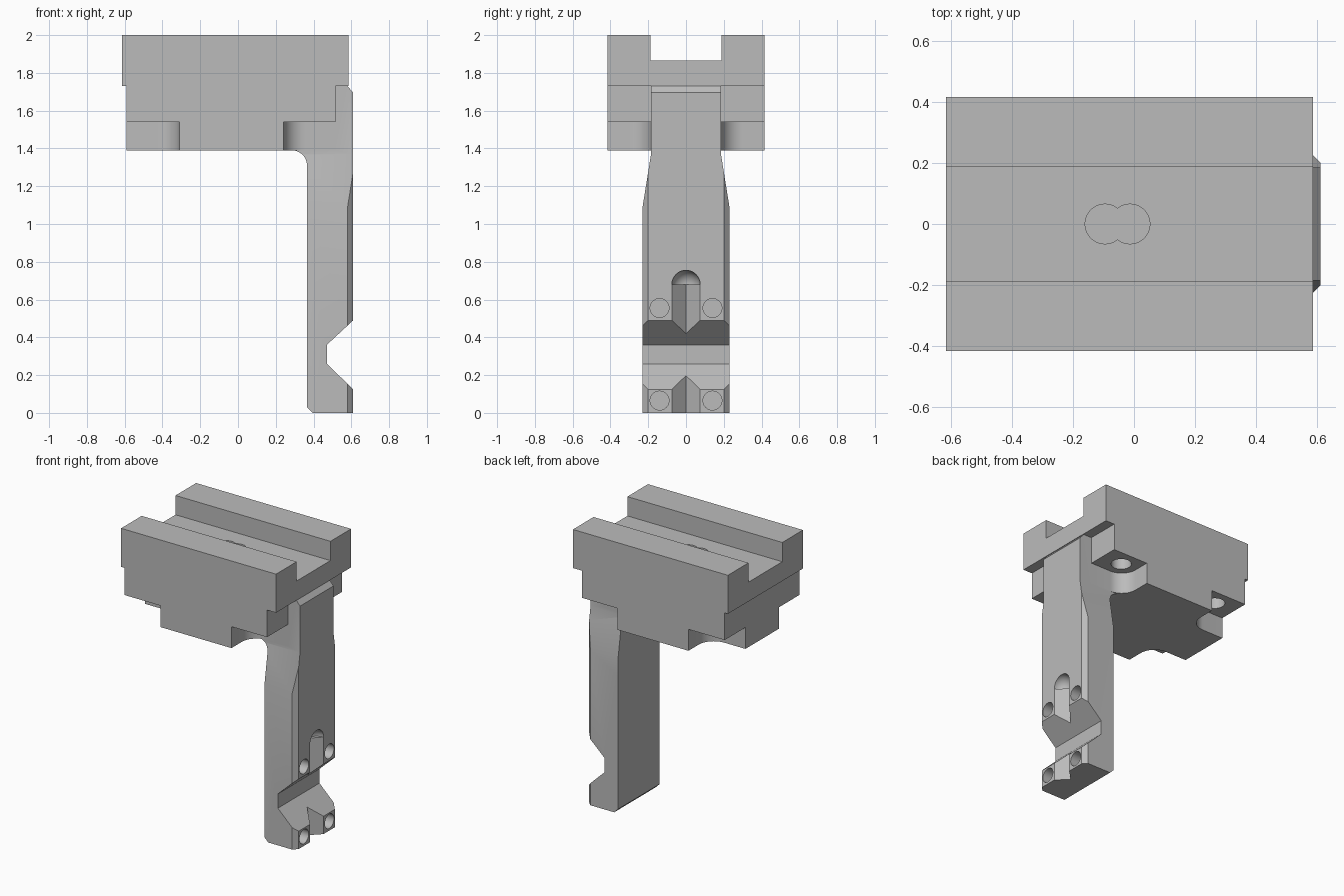
import bpy, bmesh
from math import sin, cos, pi
from mathutils import Vector

cube = bpy.data.objects.get("Cube")
if cube:
    bpy.data.objects.remove(cube, do_unlink=True)

grey = bpy.data.materials.new("machined_grey")
grey.use_nodes = True
colour = (0.5, 0.5, 0.5, 1)
grey.diffuse_color = colour
grey.node_tree.nodes["Principled BSDF"].inputs["Base Color"].default_value = colour


def add_object(name, bm):
    bmesh.ops.recalc_face_normals(bm, faces=bm.faces)
    mesh = bpy.data.meshes.new(name)
    bm.to_mesh(mesh)
    bm.free()
    mesh.materials.append(grey)
    ob = bpy.data.objects.new(name, mesh)
    bpy.context.collection.objects.link(ob)
    return ob


def prism(name, points, axis, low, high):
    """Extrude a 2D outline along one axis."""
    place = {"x": lambda a, b, t: (t, a, b),
             "y": lambda a, b, t: (a, t, b),
             "z": lambda a, b, t: (a, b, t)}[axis]
    bm = bmesh.new()
    face = bm.faces.new([bm.verts.new(place(a, b, low)) for a, b in points])
    moved = bmesh.ops.extrude_face_region(bm, geom=[face])["geom"]
    bmesh.ops.translate(bm, vec=Vector(place(0, 0, high - low)),
                        verts=[v for v in moved if isinstance(v, bmesh.types.BMVert)])
    return add_object(name, bm)


def arc(cx, cy, r, start, end, n=12):
    return [(cx + r * cos(start + (end - start) * i / n),
             cy + r * sin(start + (end - start) * i / n)) for i in range(n + 1)]


def circle(cx, cy, r, n=40):
    return arc(cx, cy, r, 0, 2 * pi, n)[:-1]


def rect(a0, b0, a1, b1):
    return [(a0, b0), (a1, b0), (a1, b1), (a0, b1)]


def boolean(ob, cutter, operation="DIFFERENCE"):
    cutter.hide_render = True
    mod = ob.modifiers.new("cut", "BOOLEAN")
    mod.operation, mod.object, mod.solver = operation, cutter, "EXACT"
    bpy.context.view_layer.objects.active = ob
    bpy.ops.object.modifier_apply(modifier=mod.name)
    bpy.data.objects.remove(cutter, do_unlink=True)


# Head block: stepped side outline with a long slot in the top
head = prism("head_block", [(-0.59, 1.39), (0.515, 1.39), (0.515, 1.73), (0.585, 1.73),
                            (0.585, 2), (-0.615, 2), (-0.615, 1.73), (-0.59, 1.73)],
             "y", -0.415, 0.415)
boolean(head, prism("slot_cutter", rect(-0.187, 1.865, 0.187, 2.1), "x", -1, 1))

# Corner pockets with rounded inner corners, each with a blind bolt hole
R = 0.115
for wall, sx, hole_x in ((0.24, 1, 0.36), (-0.31, -1, -0.43)):
    for sy in (1, -1):
        corner = [(wall + sx * u, sy * v)
                  for u, v in arc(R, 0.185 + R, R, pi, 1.5 * pi)]
        outline = corner + [(sx * 0.7, sy * 0.185), (sx * 0.7, sy * 0.5), (wall, sy * 0.5)]
        boolean(head, prism("pocket_cutter", outline, "z", 1.3, 1.54))
        boolean(head, prism("bolt_cutter", circle(hole_x, sy * 0.3, 0.066), "z", 1.5, 1.75))

# Pair of overlapping round recesses in the slot floor
for x in (-0.095, -0.013):
    boolean(head, prism("recess_cutter", circle(x, 0, 0.065), "z", 1.75, 1.95))

# Arm: side outline with underside fillet and notch
arm = prism("arm", arc(0.285, 1.31, 0.08, pi / 2, 0)
            + [(0.365, 0.03), (0.395, 0), (0.61, 0), (0.61, 0.125), (0.47, 0.26),
               (0.47, 0.36), (0.61, 0.49), (0.61, 1.695), (0.58, 1.73),
               (0.515, 1.73), (0.515, 1.39)], "y", -0.3, 0.3)

# Arm narrows toward the head and has chamfered outer edges
half = [(0.23, -0.1), (0.23, 1.09), (0.185, 1.37), (0.185, 1.8)]
boolean(arm, prism("taper", half + [(-y, z) for y, z in reversed(half)], "x", 0, 1),
        "INTERSECT")
half = [(0.1, 0.23), (0.58, 0.23), (0.61, 0.2), (0.65, 0.16)]
boolean(arm, prism("chamfer", half + [(x, -y) for x, y in reversed(half)], "z", -0.2, 1.9),
        "INTERSECT")

# Upright V groove ending in a round dome
boolean(arm, prism("groove_cutter", [(0.535, 0), (0.63, 0.095), (0.63, -0.095)],
                   "z", -0.1, 0.68))
bm = bmesh.new()
bmesh.ops.create_uvsphere(bm, u_segments=40, v_segments=21, radius=0.075)
bmesh.ops.translate(bm, vec=(0.61, 0, 0.68), verts=bm.verts)
dome = add_object("dome_cutter", bm)
boolean(dome, prism("dome_half", rect(0.4, -0.2, 0.8, 0.2), "z", 0.679, 0.9), "INTERSECT")
boolean(arm, dome)

# Four blind holes around the notch
for y in (-0.14, 0.14):
    for z in (0.065, 0.555):
        boolean(arm, prism("hole_cutter", circle(y, z, 0.05), "x", 0.49, 0.7))

# Smooth curved walls, keep machined edges sharp
for ob in (head, arm):
    bpy.ops.object.select_all(action="DESELECT")
    ob.select_set(True)
    bpy.context.view_layer.objects.active = ob
    bpy.ops.object.shade_smooth_by_angle(angle=pi / 9)
